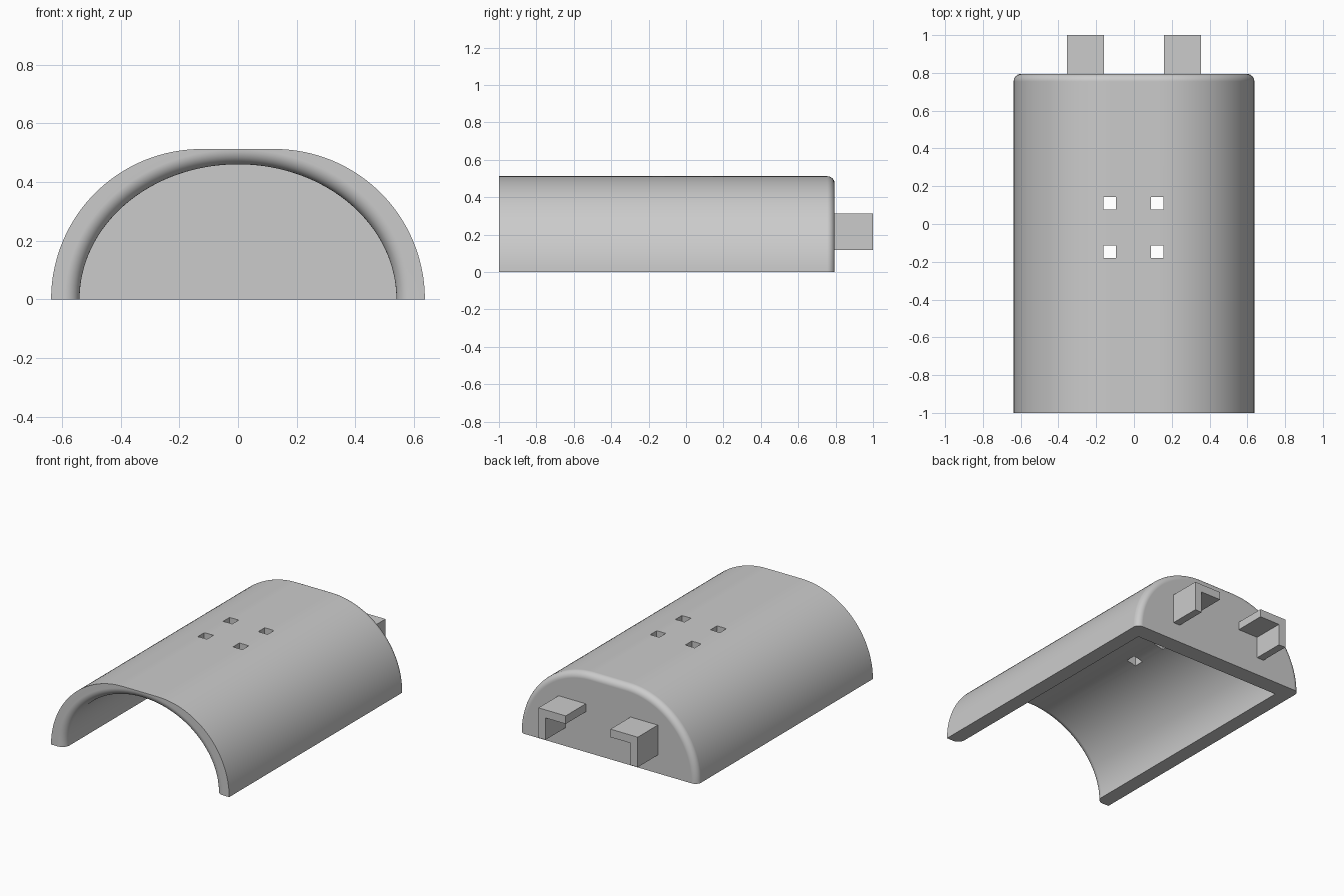
import bpy
import bmesh
from math import sin, cos, pi

cube = bpy.data.objects.get("Cube")
if cube:
    bpy.data.objects.remove(cube, do_unlink=True)

grey = bpy.data.materials.new("plain grey")
grey.use_nodes = True
grey.diffuse_color = (0.6, 0.6, 0.6, 1)
grey.node_tree.nodes["Principled BSDF"].inputs["Base Color"].default_value = (0.6, 0.6, 0.6, 1)

FRONT, BACK, CAVITY_END = -1.0, 0.795, 0.685
CENTRE, RADIUS = 0.125, 0.512      # outer quarter circles joined by a flat top
HALF_W, HEIGHT = 0.54, 0.46        # elliptical cavity
LIP, ROUND = 0.05, 0.04            # mouth and back edge radii
STEPS, FILLET = 32, 8


def outer(y, inset=0):
    """Flat-topped arch, inset along its normal."""
    r = RADIUS - inset
    half = [(CENTRE + r * cos(a), r * sin(a))
            for a in (pi / 2 * i / STEPS for i in range(STEPS + 1))]
    return [(x, y, z) for x, z in half] + [(-x, y, z) for x, z in reversed(half)]


def inner(y, grow=0):
    """Half ellipse, grown along its normal."""
    pts = []
    count = 2 * STEPS + 1
    for i in range(count + 1):
        a = pi * i / count
        nx, nz = HEIGHT * cos(a), HALF_W * sin(a)
        n = (nx * nx + nz * nz) ** 0.5
        z = HEIGHT * sin(a) + grow * nz / n
        pts.append((HALF_W * cos(a) + grow * nx / n, y, max(z, 0) if 0 < i < count else 0))
    return pts


def new_object(name, bm):
    mesh = bpy.data.meshes.new(name)
    bmesh.ops.recalc_face_normals(bm, faces=bm.faces)
    bm.to_mesh(mesh)
    bm.free()
    mesh.materials.append(grey)
    obj = bpy.data.objects.new(name, mesh)
    bpy.context.collection.objects.link(obj)
    return obj


def add_box(bm, low, high):
    verts = bmesh.ops.create_cube(bm, size=1)["verts"]
    for v in verts:
        for k in range(3):
            v.co[k] = high[k] if v.co[k] > 0 else low[k]


# Shell: rings run from the back wall, over the outside, round the lip, into the cavity
angles = [pi / 2 * i / FILLET for i in range(FILLET + 1)]
sections = [outer(BACK - ROUND * (1 - cos(a)), ROUND * (1 - sin(a))) for a in angles]
sections.append(outer(FRONT))
sections += [inner(FRONT + LIP * (1 - cos(a)), LIP * (1 - sin(a))) for a in angles]
sections.append(inner(CAVITY_END))

bm = bmesh.new()
rings = [[bm.verts.new(p) for p in s] for s in sections]
for a, b in zip(rings, rings[1:]):
    for i in range(len(a) - 1):
        bm.faces.new((a[i], a[i + 1], b[i + 1], b[i]))
bm.faces.new(rings[0])
bm.faces.new(rings[-1])
# Flat underside around the opening
bm.faces.new([r[0] for r in rings] + [r[-1] for r in reversed(rings)])
shell = new_object("shell", bm)

# Four square vent holes through the roof
bm = bmesh.new()
for x in (-0.129, 0.123):
    for y in (-0.147, 0.111):
        add_box(bm, (x - 0.033, y - 0.033, 0.3), (x + 0.033, y + 0.033, 0.7))
cutter = new_object("vent_cutter", bm)
cutter.hide_render = True
cut = shell.modifiers.new("vents", "BOOLEAN")
cut.object = cutter
cut.operation = "DIFFERENCE"
cut.solver = "EXACT"
bpy.context.view_layer.objects.active = shell
shell.select_set(True)
bpy.ops.object.modifier_apply(modifier=cut.name)
bpy.data.objects.remove(cutter, do_unlink=True)

# Smooth curves, crisp corners
for o in bpy.context.selected_objects:
    o.select_set(False)
shell.select_set(True)
bpy.context.view_layer.objects.active = shell
bpy.ops.object.shade_smooth_by_angle(angle=pi / 6)
weighted = shell.modifiers.new("even_shading", "WEIGHTED_NORMAL")
weighted.keep_sharp = True

# Hooks on the back wall: an L profile with its upright on the outer side
L_PROFILE = [(0.355, 0.118), (0.355, 0.312), (0.16, 0.312),
             (0.16, 0.26), (0.305, 0.26), (0.305, 0.118)]
for name, side in (("left_hook", 1), ("right_hook", -1)):
    bm = bmesh.new()
    face = bm.faces.new([bm.verts.new((side * x, BACK - 0.01, z)) for x, z in L_PROFILE])
    grown = bmesh.ops.extrude_face_region(bm, geom=[face])["geom"]
    for v in grown:
        if isinstance(v, bmesh.types.BMVert):
            v.co.y = 1.0
    new_object(name, bm)
